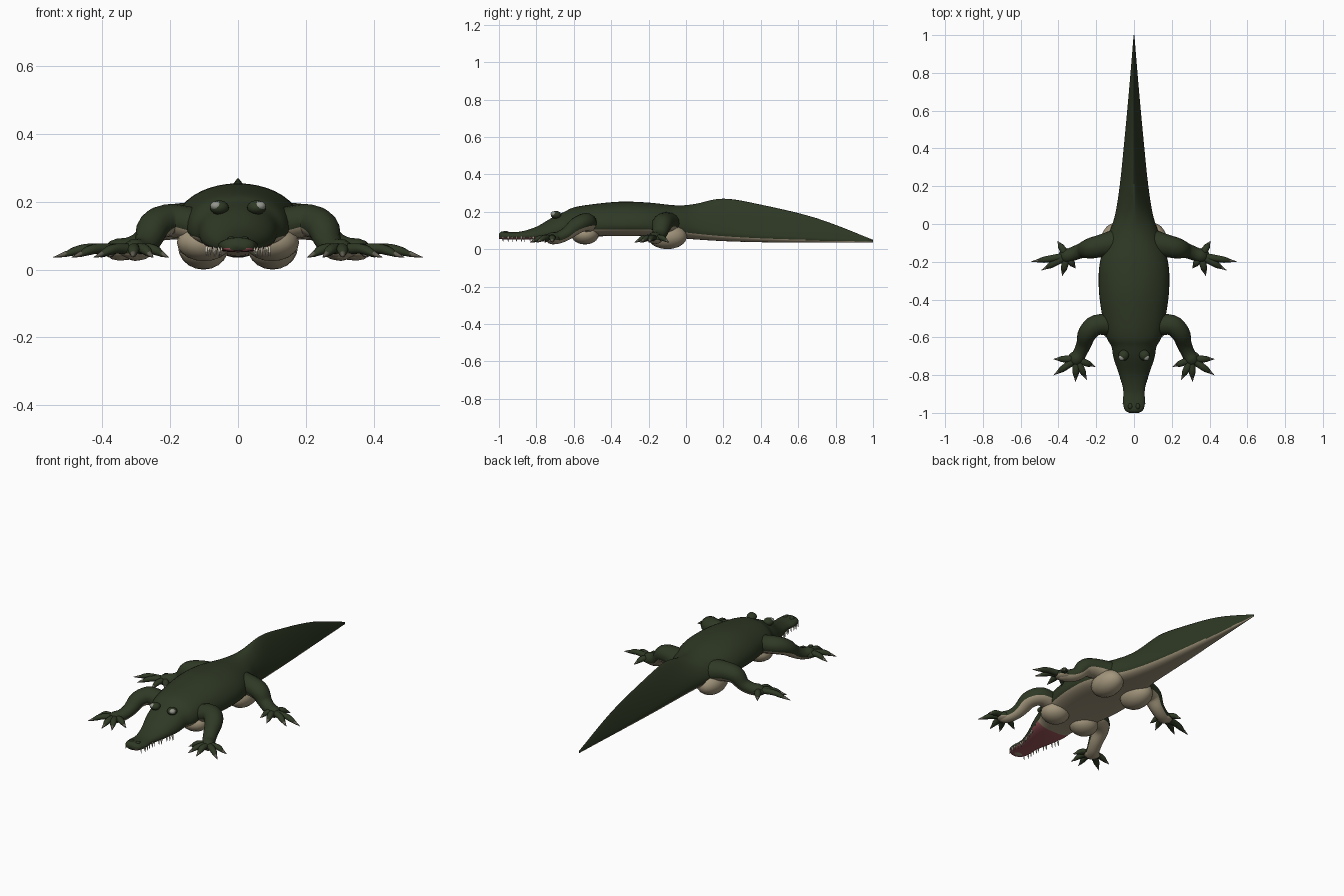
import bpy, bmesh, math
from mathutils import Vector

cube = bpy.data.objects.get("Cube")
if cube:
    bpy.data.objects.remove(cube, do_unlink=True)


def material(name, r, g, b):
    m = bpy.data.materials.new(name)
    m.use_nodes = True
    m.diffuse_color = (r, g, b, 1)
    bsdf = m.node_tree.nodes["Principled BSDF"]
    bsdf.inputs["Base Color"].default_value = (r, g, b, 1)
    bsdf.inputs["Roughness"].default_value = 0.8
    return m


GREEN = material("dark green hide", 0.028, 0.040, 0.018)
BEIGE = material("beige belly", 0.36, 0.30, 0.20)
PINK = material("pink mouth", 0.33, 0.09, 0.10)
CLAW = material("claw grey", 0.12, 0.11, 0.085)
TOOTH = material("ivory teeth", 0.65, 0.60, 0.48)
EYE = material("pale eye", 0.30, 0.31, 0.27)


def smooth_keys(keys, steps):
    """Catmull-Rom interpolation of tuples."""
    last = len(keys) - 1
    out = []
    for i in range(last):
        a, b, c, d = (keys[min(max(i + k, 0), last)] for k in (-1, 0, 1, 2))
        for s in range(steps):
            t = s / steps
            out.append([q + 0.5 * t * (r - p + t * (2*p - 5*q + 4*r - w + t * (3*(q - r) + w - p)))
                        for p, q, r, w in zip(a, b, c, d)])
    return out + [list(keys[-1])]


def loft(name, rings, mats, rule=None):
    """Skin closed rings of points, cap the ends and colour faces by a rule."""
    bm = bmesh.new()
    loops = [[bm.verts.new(p) for p in ring] for ring in rings]
    n = len(loops[0])
    for a, b in zip(loops, loops[1:]):
        for j in range(n):
            bm.faces.new((a[j], a[(j + 1) % n], b[(j + 1) % n], b[j]))
    bm.faces.new(loops[0])
    bm.faces.new(loops[-1])
    bmesh.ops.recalc_face_normals(bm, faces=bm.faces)
    bm.normal_update()
    return finish(name, bm, mats, rule)


def finish(name, bm, mats, rule=None):
    for f in bm.faces:
        f.smooth = True
        if rule:
            f.material_index = rule(f)
    mesh = bpy.data.meshes.new(name)
    bm.to_mesh(mesh)
    bm.free()
    for m in mats:
        mesh.materials.append(m)
    obj = bpy.data.objects.new(name, mesh)
    bpy.context.collection.objects.link(obj)
    return obj


def tube(name, keys, mats, rule=None, sides=12, steps=4, flat=1.0):
    """Tapered limb along (x, y, z, radius) keys with rounded ends."""
    pts = smooth_keys(keys, steps)
    centres = [Vector(p[:3]) for p in pts]
    radii = [max(p[3], 0.0008) for p in pts]
    tangents = [(centres[min(i + 1, len(pts) - 1)] - centres[max(i - 1, 0)]).normalized()
                for i in range(len(pts))]
    rows = list(zip(centres, tangents, radii))
    start = [(rows[0][0] - rows[0][1] * rows[0][2] * math.cos(a), rows[0][1],
              rows[0][2] * math.sin(a)) for a in (0.1, 0.5, 1.0)]
    end = [(rows[-1][0] + rows[-1][1] * rows[-1][2] * math.cos(a), rows[-1][1],
            rows[-1][2] * math.sin(a)) for a in (1.0, 0.5, 0.1)]
    rings = []
    for c, t, r in start + rows + end:
        side = t.cross(Vector((0, 0, 1)))
        side = side.normalized() if side.length > 0.01 else Vector((1, 0, 0))
        up = side.cross(t).normalized()
        rings.append([c + side * r * math.cos(2 * math.pi * j / sides)
                      + up * r * flat * math.sin(2 * math.pi * j / sides) for j in range(sides)])
    return loft(name, rings, mats, rule)


def ellipsoid(name, centre, size, mats, rule=None, segs=20):
    bm = bmesh.new()
    bmesh.ops.create_uvsphere(bm, u_segments=segs, v_segments=segs // 2, radius=1)
    for v in bm.verts:
        v.co = Vector(c + s * k for c, s, k in zip(centre, size, v.co))
    bmesh.ops.recalc_face_normals(bm, faces=bm.faces)
    bm.normal_update()
    return finish(name, bm, mats, rule)


# Head, trunk and tail: y, half width, top z, widest z, bottom z, ridge sharpness
BODY = [
    (-1.0, 0.025, 0.082, 0.068, 0.056, 1), (-0.985, 0.048, 0.094, 0.07, 0.053, 0.9),
    (-0.94, 0.059, 0.092, 0.07, 0.052, 0.9), (-0.88, 0.056, 0.095, 0.07, 0.052, 0.9),
    (-0.8, 0.078, 0.12, 0.075, 0.052, 1), (-0.71, 0.108, 0.172, 0.095, 0.056, 1),
    (-0.65, 0.119, 0.2, 0.115, 0.062, 1), (-0.6, 0.145, 0.223, 0.125, 0.066, 1),
    (-0.5, 0.166, 0.24, 0.13, 0.068, 1), (-0.35, 0.186, 0.254, 0.13, 0.07, 1),
    (-0.2, 0.18, 0.249, 0.13, 0.068, 1), (-0.05, 0.132, 0.234, 0.12, 0.06, 1.05),
    (0.05, 0.1, 0.242, 0.105, 0.052, 1.25), (0.2, 0.076, 0.27, 0.088, 0.043, 1.6),
    (0.4, 0.055, 0.238, 0.073, 0.037, 1.7), (0.7, 0.027, 0.165, 0.058, 0.035, 1.7),
    (1.0, 0.002, 0.05, 0.043, 0.036, 1.5)]
SIDES = 40
body_rows = smooth_keys(BODY, 5)


def body_ring(row):
    y, w, top, mid, low, sharp = row
    ring = []
    for j in range(SIDES):
        a = 2 * math.pi * j / SIDES
        c, s = math.cos(a), math.sin(a)
        if s >= 0:
            x, z = abs(c) ** sharp, mid + (top - mid) * s ** sharp
        else:
            x, z = abs(c) ** 0.75, mid - (mid - low) * abs(s) ** 0.75
        ring.append((math.copysign(w * x, c), y, z))
    return ring


def row_at(y):
    return min(body_rows, key=lambda r: abs(r[0] - y))


def body_colour(f):
    p = f.calc_center_median()
    row = row_at(p.y)
    if p.z > row[3] - 0.45 * (row[3] - row[4]):
        return 0
    return 2 if p.y < -0.67 else 1


def underside(f):
    return 1 if f.normal.z < -0.45 else 0


loft("body_and_tail", [body_ring(r) for r in body_rows], [GREEN, BEIGE, PINK], body_colour)
ellipsoid("snout_lip", (0, -0.965, 0.062), (0.042, 0.034, 0.011), [BEIGE])

HIDE = [GREEN, BEIGE]
FRONT_LEG = [(0.12, -0.535, 0.13, 0.055), (0.2, -0.535, 0.145, 0.054), (0.247, -0.58, 0.128, 0.05),
             (0.265, -0.635, 0.085, 0.04), (0.285, -0.68, 0.062, 0.036), (0.305, -0.715, 0.058, 0.036)]
HIND_LEG = [(0.1, -0.1, 0.135, 0.07), (0.17, -0.115, 0.142, 0.06), (0.235, -0.13, 0.13, 0.054),
            (0.275, -0.14, 0.085, 0.041), (0.315, -0.155, 0.064, 0.037), (0.355, -0.17, 0.059, 0.036)]
FRONT_TIPS = [(0.205, -0.755), (0.25, -0.825), (0.31, -0.835), (0.425, -0.8), (0.425, -0.715)]
HIND_TIPS = [(0.31, -0.235), (0.38, -0.275), (0.49, -0.245), (0.545, -0.2), (0.405, -0.09)]

for s, side in ((1, "left"), (-1, "right")):
    # Legs, toes and claws
    for part, leg, tips in (("front", FRONT_LEG, FRONT_TIPS), ("hind", HIND_LEG, HIND_TIPS)):
        tube(f"{side}_{part}_leg", [(s * x, y, z, r) for x, y, z, r in leg],
             HIDE, underside, sides=16, flat=0.9)
        px, py, pz, _ = leg[-1]
        palm = Vector((s * px, py, 0.055))
        ellipsoid(f"{side}_{part}_foot", palm, (0.046, 0.042, 0.023), HIDE, underside)
        for n, (x, y) in enumerate(tips):
            tip = Vector((s * x, y, 0.036))
            stops = [palm.lerp(tip, t) for t in (0.15, 0.45, 0.65, 0.8)]
            heights, sizes = (0.06, 0.062, 0.055, 0.045), (0.02, 0.018, 0.016, 0.009)
            tube(f"{side}_{part}_toe_{n + 1}",
                 [(p.x, p.y, z, r) for p, z, r in zip(stops, heights, sizes)],
                 [GREEN], sides=10, steps=3, flat=0.85)
            base = stops[-1]
            tube(f"{side}_{part}_claw_{n + 1}",
                 [(base.x, base.y, 0.046, 0.009), (*tip, 0.001)], [CLAW], sides=8, steps=2)

    # Shoulder and hip bulges under the belly
    ellipsoid(f"{side}_chest_bulge", (s * 0.1, -0.54, 0.08), (0.08, 0.075, 0.055), [BEIGE])
    ellipsoid(f"{side}_hip_bulge", (s * 0.102, -0.1, 0.068), (0.075, 0.105, 0.068), [BEIGE])

    # Brow and eye
    ellipsoid(f"{side}_brow", (s * 0.055, -0.695, 0.183), (0.028, 0.028, 0.021), [GREEN])
    ellipsoid(f"{side}_eye", (s * 0.064, -0.706, 0.188), (0.018, 0.018, 0.014), [EYE], segs=12)
    ellipsoid(f"{side}_nostril", (s * 0.02, -0.965, 0.091), (0.012, 0.016, 0.007), [GREEN], segs=12)

    # Teeth along the jaw rim
    for n in range(11):
        row = row_at(-0.975 + 0.023 * n)
        x, y = s * row[1] * 0.95, row[0]
        size = 0.006 if n % 3 == 1 else 0.004
        tube(f"{side}_tooth_{n + 1}", [(x, y, 0.064, size), (x * 1.03, y, 0.044 - size, 0.001)],
             [TOOTH], sides=6, steps=1)
